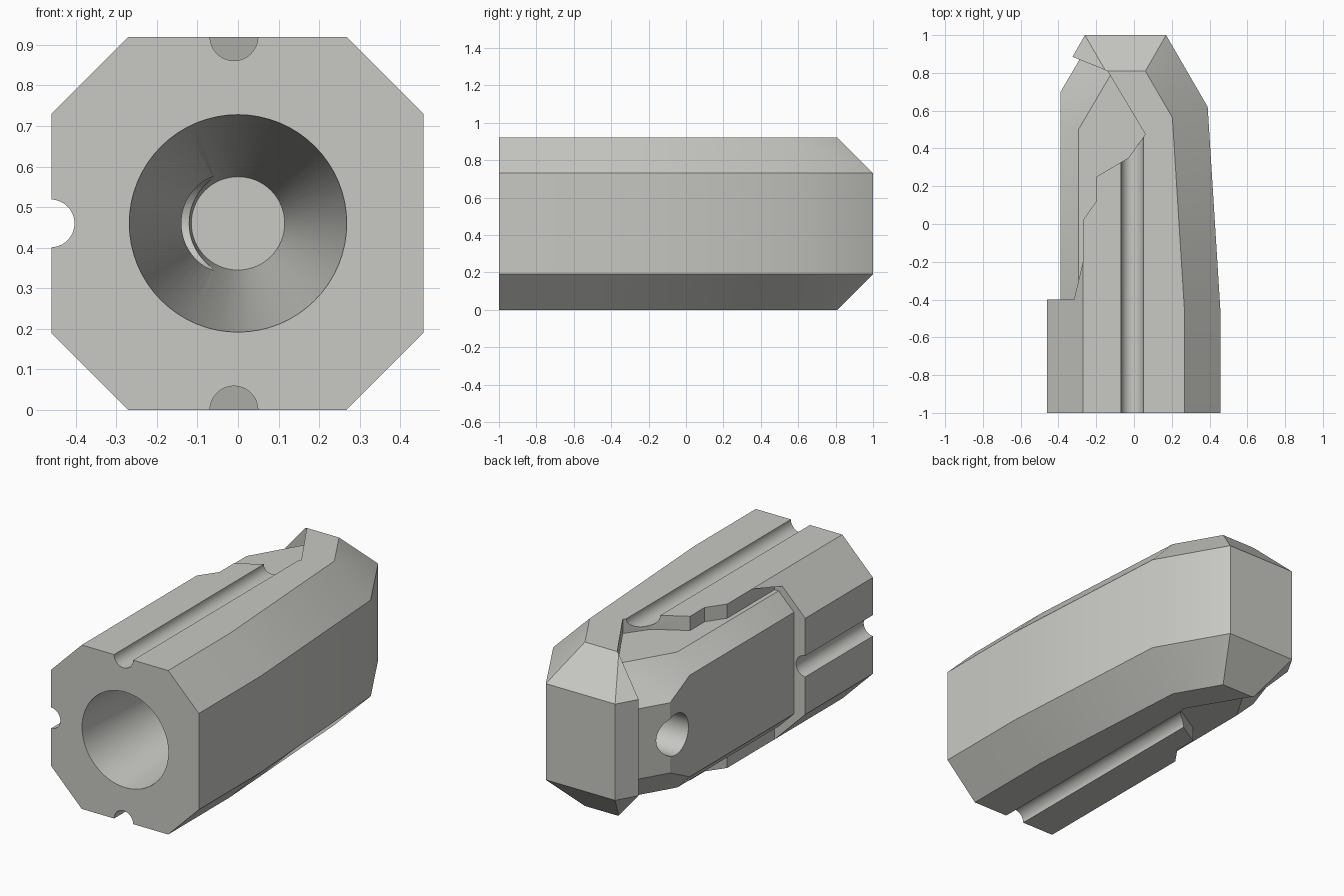
import bpy, bmesh, math
from mathutils import Vector, Matrix

if "Cube" in bpy.data.objects:
    bpy.data.objects.remove(bpy.data.objects["Cube"])

MID = 0.46  # height of the horizontal symmetry plane

metal = bpy.data.materials.new("light_grey_metal")
metal.diffuse_color = (0.58, 0.58, 0.55, 1)
metal.use_nodes = True
metal.node_tree.nodes["Principled BSDF"].inputs["Base Color"].default_value = metal.diffuse_color


def finish(bm, name):
    bmesh.ops.recalc_face_normals(bm, faces=bm.faces[:])
    mesh = bpy.data.meshes.new(name)
    bm.to_mesh(mesh)
    bm.free()
    mesh.materials.append(metal)
    ob = bpy.data.objects.new(name, mesh)
    bpy.context.collection.objects.link(ob)
    return ob


def clipped_solid(name, box, half_height, walls):
    """Box trimmed by upright walls (nx, ny, distance, chamfer sum)."""
    x0, x1, y0, y1 = box
    bm = bmesh.new()
    bmesh.ops.create_cube(bm, size=1)
    for v in bm.verts:
        v.co = (x1 if v.co.x > 0 else x0, y1 if v.co.y > 0 else y0,
                MID + math.copysign(half_height, v.co.z))
    for nx, ny, d, s in walls:
        for nz, dist in ((0, d), (1, s), (-1, s)):
            n = Vector((nx, ny, nz))
            p = Vector((0, 0, MID)) + n * (dist / n.length_squared)
            cut = bmesh.ops.bisect_plane(
                bm, geom=bm.verts[:] + bm.edges[:] + bm.faces[:],
                plane_co=p, plane_no=n, clear_outer=True)
            rim = [e for e in bm.edges if e.is_boundary]
            if rim:
                bmesh.ops.edgeloop_fill(bm, edges=rim)
    return finish(bm, name)


def wall(a, b, chamfer=0.27):
    """Wall through two plan points, outside on the right of a to b."""
    t = (Vector(b) - Vector(a)).normalized()
    n = Vector((t.y, -t.x))
    d = n.dot(Vector(a))
    return n.x, n.y, d, d + chamfer


def prism(name, points, z0, z1):
    bm = bmesh.new()
    face = bm.faces.new([bm.verts.new((x, y, z0)) for x, y in points])
    up = bmesh.ops.extrude_face_region(bm, geom=[face])["geom"]
    bmesh.ops.translate(bm, vec=(0, 0, z1 - z0),
                        verts=[g for g in up if isinstance(g, bmesh.types.BMVert)])
    return finish(bm, name)


def rod(name, start, end, r0, r1, sides=64):
    a, b = Vector(start), Vector(end)
    bm = bmesh.new()
    rot = (b - a).to_track_quat('Z', 'Y').to_matrix().to_4x4()
    bmesh.ops.create_cone(bm, cap_ends=True, segments=sides, radius1=r0, radius2=r1,
                          depth=(b - a).length,
                          matrix=Matrix.Translation((a + b) / 2) @ rot)
    return finish(bm, name)


def combine(target, tool, operation):
    mod = target.modifiers.new(operation, 'BOOLEAN')
    mod.operation, mod.solver, mod.object = operation, 'EXACT', tool
    bpy.context.view_layer.objects.active = target
    bpy.ops.object.modifier_apply(modifier=mod.name)
    bpy.data.objects.remove(tool)


# Chamfered outer body, tapering on the right and at the back
body = clipped_solid("body", (-0.6, 0.6, -1, 1.2), 0.46, [
    (-1, 0, 0.46, 0.73),
    wall((0.457, -1), (0.457, -0.45)),
    wall((0.457, -0.45), (0.39, 0.62)),
    wall((0.39, 0.62), (0.17, 1)),
    (0, 1, 1, 1.27),
    wall((-0.26, 1), (-0.326, 0.885)),
])

# Stepped pocket removed from the left side, through top and bottom
pocket = prism("pocket_cutter", [
    (-0.7, -0.4), (-0.27, -0.4), (-0.27, 0.02), (-0.2, 0.12), (-0.2, 0.25),
    (-0.03, 0.35), (0.06, 0.475), (-0.14, 0.81), (-0.7, 1.037)], -0.2, 1.2)
combine(body, pocket, 'DIFFERENCE')

# Smaller chamfered core left standing inside the pocket
core = clipped_solid("core", (-0.6, 0.1, -0.5, 0.875), 0.38, [
    (-1, 0, 0.39, 0.675),
    (-0.862, 0.507, 0.69, 0.887),
])
combine(body, core, 'UNION')

# Round grooves along top, bottom and left
for name, x, z, end in (("top_groove", -0.01, 2 * MID, 0.47),
                        ("bottom_groove", -0.01, 0, 0.47),
                        ("side_groove", -0.462, MID, -0.3)):
    combine(body, rod(name, (x, -1.1, z), (x, end, z), 0.059, 0.059, 48), 'DIFFERENCE')

# Tapered bore from the front and the side outlet that meets it
taper = (0.268 - 0.115) / 1.83
combine(body, rod("bore", (0, -1.1, MID), (0, 0.83, MID), 0.268 + 0.1 * taper, 0.115),
        'DIFFERENCE')
combine(body, rod("outlet", (-0.6, 0.65, MID), (0, 0.65, MID), 0.115, 0.115),
        'DIFFERENCE')

# Smooth round walls, keep machined edges crisp
bpy.ops.object.select_all(action='DESELECT')
body.select_set(True)
bpy.context.view_layer.objects.active = body
bpy.ops.object.shade_smooth_by_angle(angle=math.radians(30))
